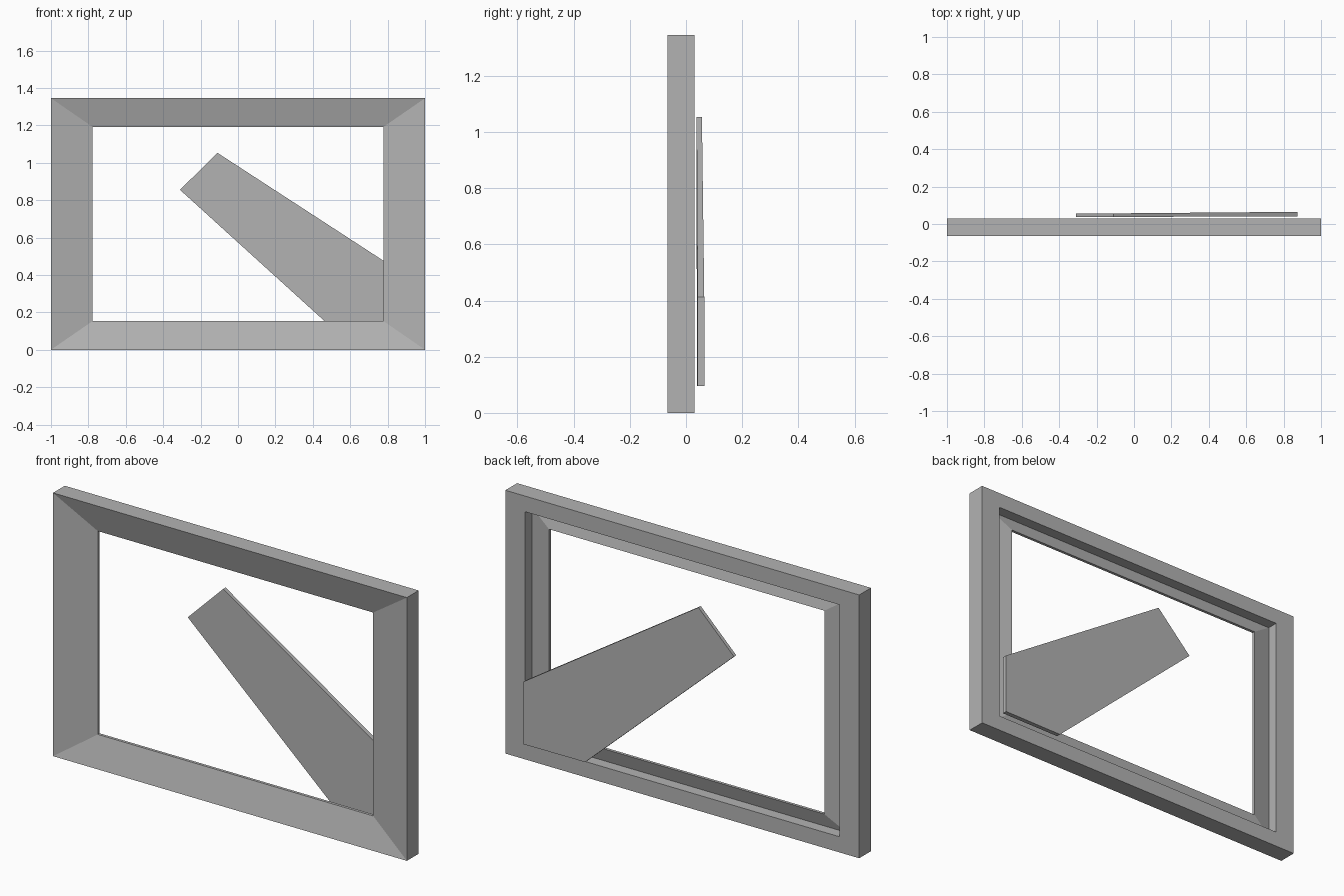
import bpy
import bmesh

# Remove the default cube
cube = bpy.data.objects.get("Cube")
if cube:
    bpy.data.objects.remove(cube, do_unlink=True)

# Single flat grey
grey = bpy.data.materials.new("plain grey")
grey.use_nodes = True
colour = (0.45, 0.45, 0.45, 1.0)
grey.diffuse_color = colour
grey.node_tree.nodes["Principled BSDF"].inputs["Base Color"].default_value = colour

WIDTH, HEIGHT = 2.0, 1.345


def bridge_loops(name, rings):
    """Bridge consecutive vertex rings; return the mesh and its rings."""
    bm = bmesh.new()
    loops = [[bm.verts.new(p) for p in ring] for ring in rings]
    n = len(rings[0])
    for a, b in zip(loops, loops[1:]):
        for i in range(n):
            j = (i + 1) % n
            bm.faces.new((a[i], a[j], b[j], b[i]))
    return bm, loops


def finish(bm, name):
    bmesh.ops.recalc_face_normals(bm, faces=bm.faces)
    mesh = bpy.data.meshes.new(name)
    bm.to_mesh(mesh)
    bm.free()
    mesh.materials.append(grey)
    obj = bpy.data.objects.new(name, mesh)
    bpy.context.collection.objects.link(obj)
    return obj


def rectangle(inset_x, inset_z, y):
    x = WIDTH / 2 - inset_x
    return [(-x, y, inset_z), (x, y, inset_z),
            (x, y, HEIGHT - inset_z), (-x, y, HEIGHT - inset_z)]


# Frame: mitred moulding, sloped face with a stepped recess behind it
profile = [
    (0.0, 0.0, -0.065),       # outer front edge
    (0.222, 0.153, -0.020),   # opening, front of lip
    (0.222, 0.153, -0.005),   # opening, back of lip
    (0.112, 0.080, -0.027),   # bottom of recess
    (0.112, 0.080, 0.030),    # recess at the back face
    (0.0, 0.0, 0.030),        # outer back edge
]
rings = [rectangle(*p) for p in profile]
frame, loops = bridge_loops("frame", rings + [rings[0]])
bmesh.ops.remove_doubles(frame, verts=frame.verts, dist=1e-5)
finish(frame, "frame")

# Stand leg: slightly tapered board resting behind a lower corner
outline = [(-0.31, 0.855), (0.527, 0.095), (0.875, 0.095),
           (0.875, 0.413), (-0.11, 1.053)]


def board_ring(y_tip, y_foot):
    return [(x, y_tip + (y_foot - y_tip) * (x + 0.31) / 1.185, z)
            for x, z in outline]


leg, loops = bridge_loops("stand_leg", [board_ring(0.037, 0.041),
                                        board_ring(0.055, 0.065)])
for loop in loops:
    leg.faces.new(loop)
finish(leg, "stand_leg")
